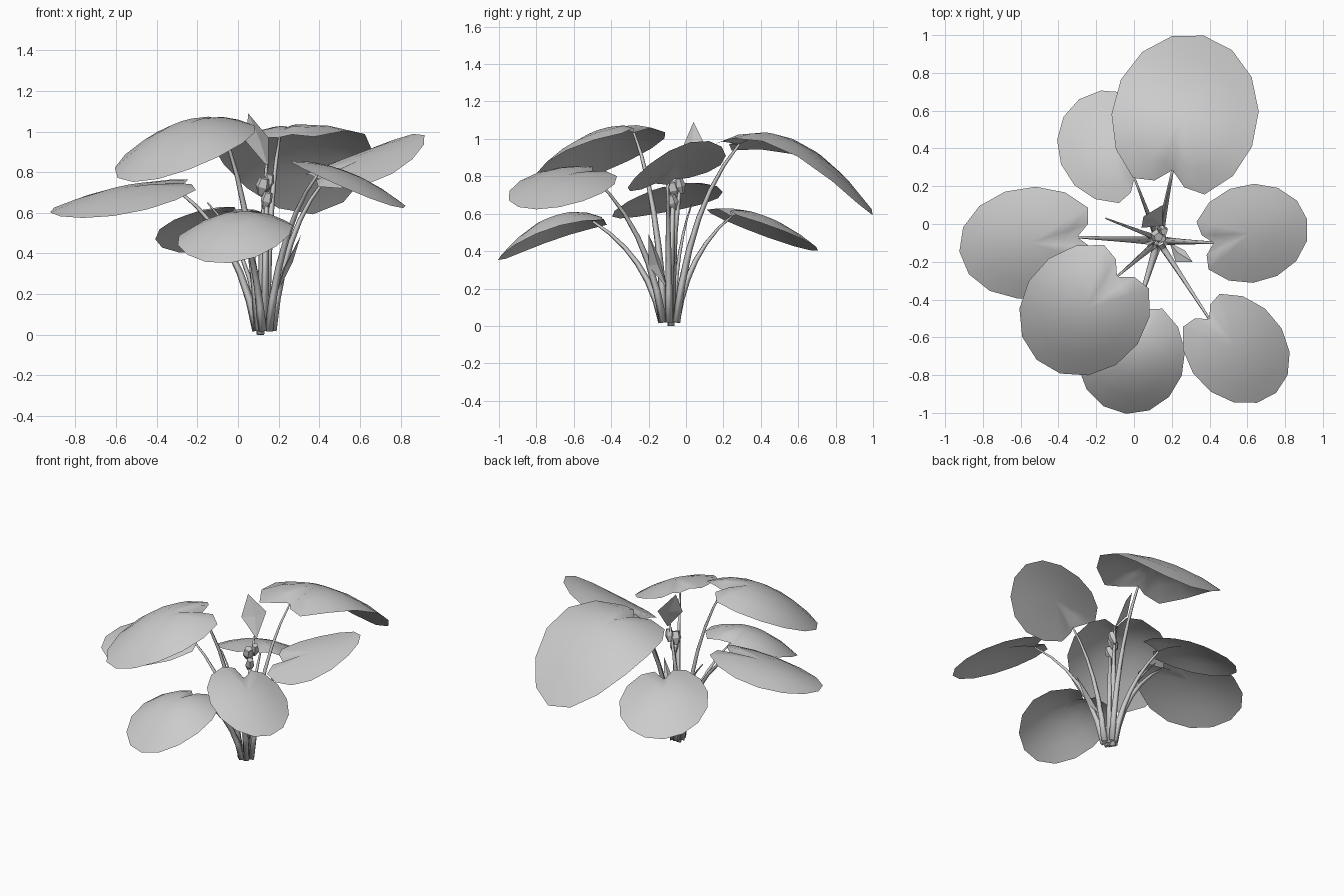
import bpy, bmesh
from math import sin, cos, radians, pi
from mathutils import Vector

cube = bpy.data.objects.get("Cube")
if cube:
    bpy.data.objects.remove(cube)

grey = bpy.data.materials.new("plain grey")
grey.use_nodes = True
GREY = (0.6, 0.6, 0.6, 1)
grey.diffuse_color = GREY
grey.node_tree.nodes["Principled BSDF"].inputs["Base Color"].default_value = GREY


def finish(name, bm, smooth=True):
    mesh = bpy.data.meshes.new(name)
    bm.to_mesh(mesh)
    bm.free()
    mesh.materials.append(grey)
    for poly in mesh.polygons:
        poly.use_smooth = smooth
    obj = bpy.data.objects.new(name, mesh)
    bpy.context.collection.objects.link(obj)


def tube(name, points, radii, sides=4, smooth=True):
    """Tapered tube through the points."""
    bm = bmesh.new()
    rings = []
    for i, p in enumerate(points):
        along = points[min(i + 1, len(points) - 1)] - points[max(i - 1, 0)]
        side = along.cross(Vector((0.3, 1, 0))).normalized()
        other = along.cross(side).normalized()
        rings.append([bm.verts.new(p + radii[i] * (side * cos(2 * pi * k / sides)
                      + other * sin(2 * pi * k / sides))) for k in range(sides)])
    for a, b in zip(rings, rings[1:]):
        for k in range(sides):
            n = (k + 1) % sides
            bm.faces.new((a[k], a[n], b[n], b[k]))
    bm.faces.new(rings[0])
    bm.faces.new(rings[-1])
    bmesh.ops.recalc_face_normals(bm, faces=bm.faces)
    finish(name, bm, smooth)


def stem(name, root, tip, thick=0.023, thin=0.007):
    """Stalk that rises steeply, then arches out to its tip."""
    bend = root.lerp(tip, 0.22)
    bend.z = tip.z * 0.68
    steps = 6
    points, radii = [], []
    for i in range(steps + 1):
        t = i / steps
        points.append(root * (1 - t) ** 2 + bend * 2 * t * (1 - t) + tip * t * t)
        radii.append(thick + (thin - thick) * t)
    tube(name, points, radii)


# Leaf outline: even points round the rim, then two lobes either side of the notch
rim = [(radians(a), 1.02) for a in range(-150, 151, 25)]
outline = rim + [(radians(166), 0.88), (pi, 0.68), (radians(-166), 0.88)]
NOTCH = len(rim) + 1


def leaf(name, x, y, angle, length, width, z, slope, tilt, droop, arch):
    """Round notched blade, bent by slope, tilt, droop and arch; returns the notch."""
    d = Vector((cos(radians(angle)), sin(radians(angle)), 0))
    side = Vector((-d.y, d.x, 0))

    def place(u, v):
        p = Vector((x, y, 0)) + d * u * length + side * v * width
        p.z = z + slope * u + tilt * v - droop * u * u - arch * v * v
        return p

    bm = bmesh.new()
    rings = []
    for r in (0.35, 0.7, 1.0):
        ring = [bm.verts.new(place(r * s * cos(a), r * s * sin(a))) for a, s in outline]
        ring[NOTCH].co.z -= 0.04 * r * r
        rings.append(ring)
    middle = bm.verts.new(place(0, 0))
    for k in range(len(outline)):
        n = (k + 1) % len(outline)
        bm.faces.new((middle, rings[0][k], rings[0][n]))
        for a, b in zip(rings, rings[1:]):
            bm.faces.new((a[k], b[k], b[n], a[n]))
    attach = rings[-1][NOTCH].co.copy()
    finish(name, bm)
    return attach


def blade(name, base, left, tip, right, crease):
    """Small pointed blade folded along its crease."""
    bm = bmesh.new()
    b, l, t, r, c = [bm.verts.new(p) for p in (base, left, tip, right, crease)]
    for face in ((b, c, l), (c, t, l), (b, r, c), (r, t, c)):
        bm.faces.new(face)
    finish(name, bm, False)


# Leaves: x, y, heading, half length, half width, height, slope, tilt, droop, arch
leaves = {
    "back": (0.27, 0.57, 77, 0.43, 0.38, 1.0, -0.17, -0.035, 0.225, 0.07),
    "back_right": (-0.115, 0.41, 125, 0.30, 0.28, 0.59, -0.105, 0.03, 0.075, 0.07),
    "right": (-0.55, -0.10, 187, 0.37, 0.29, 0.725, -0.075, -0.05, 0.045, 0.07),
    "front_right": (-0.26, -0.455, 226, 0.36, 0.325, 1.035, -0.145, -0.005, 0.13, 0.11),
    "front": (-0.015, -0.70, 265, 0.30, 0.28, 0.59, -0.10, 0.025, 0.13, 0.09),
    "front_left": (0.54, -0.66, 312, 0.31, 0.255, 0.80, -0.10, -0.055, 0.06, 0.05),
    "left": (0.62, -0.05, 14, 0.30, 0.255, 0.87, 0.11, 0.06, 0.0, 0.05),
}
centre = Vector((0.13, -0.09, 0.02))
for name, numbers in leaves.items():
    notch = leaf(name + "_leaf", *numbers)
    out = notch - centre
    out.z = 0
    root = centre + out.normalized() * 0.038
    stem(name + "_stem", root, notch)

# Bare side shoots
stem("bare_shoot", centre + Vector((-0.02, 0.02, 0)), Vector((-0.15, 0.03, 0.65)), 0.015, 0.004)
blade("sheath_blade", Vector((0.19, -0.10, 0.2)), Vector((0.27, -0.14, 0.36)),
      Vector((0.31, -0.2, 0.49)), Vector((0.22, -0.2, 0.32)), Vector((0.23, -0.15, 0.33)))

# Central stalk with the young folded leaf
tube("young_leaf_stem", [Vector((0.11, -0.08, 0)), Vector((0.12, -0.06, 0.5)),
     Vector((0.14, -0.02, 0.84))], [0.02, 0.016, 0.007])
blade("young_leaf", Vector((0.15, -0.01, 0.82)), Vector((0.15, 0.1, 0.97)),
      Vector((0.05, 0.04, 1.09)), Vector((0.04, -0.02, 0.95)), Vector((0.11, 0.03, 0.95)))

# Flower stalk and small angular buds
tube("flower_stem", [centre.copy(), Vector((0.14, -0.07, 0.64))], [0.024, 0.012])
buds = ((0.14, -0.07, 0.66, 0.03), (0.12, -0.06, 0.73, 0.036), (0.15, -0.03, 0.75, 0.028))
for i, (x, y, z, r) in enumerate(buds):
    p = Vector((x, y, z))
    lean = Vector((0.01, -0.01, 0.04))
    tube(f"flower_bud_{i + 1}", [p - lean, p, p + lean], [r * 0.4, r, r * 0.7], 5, False)
